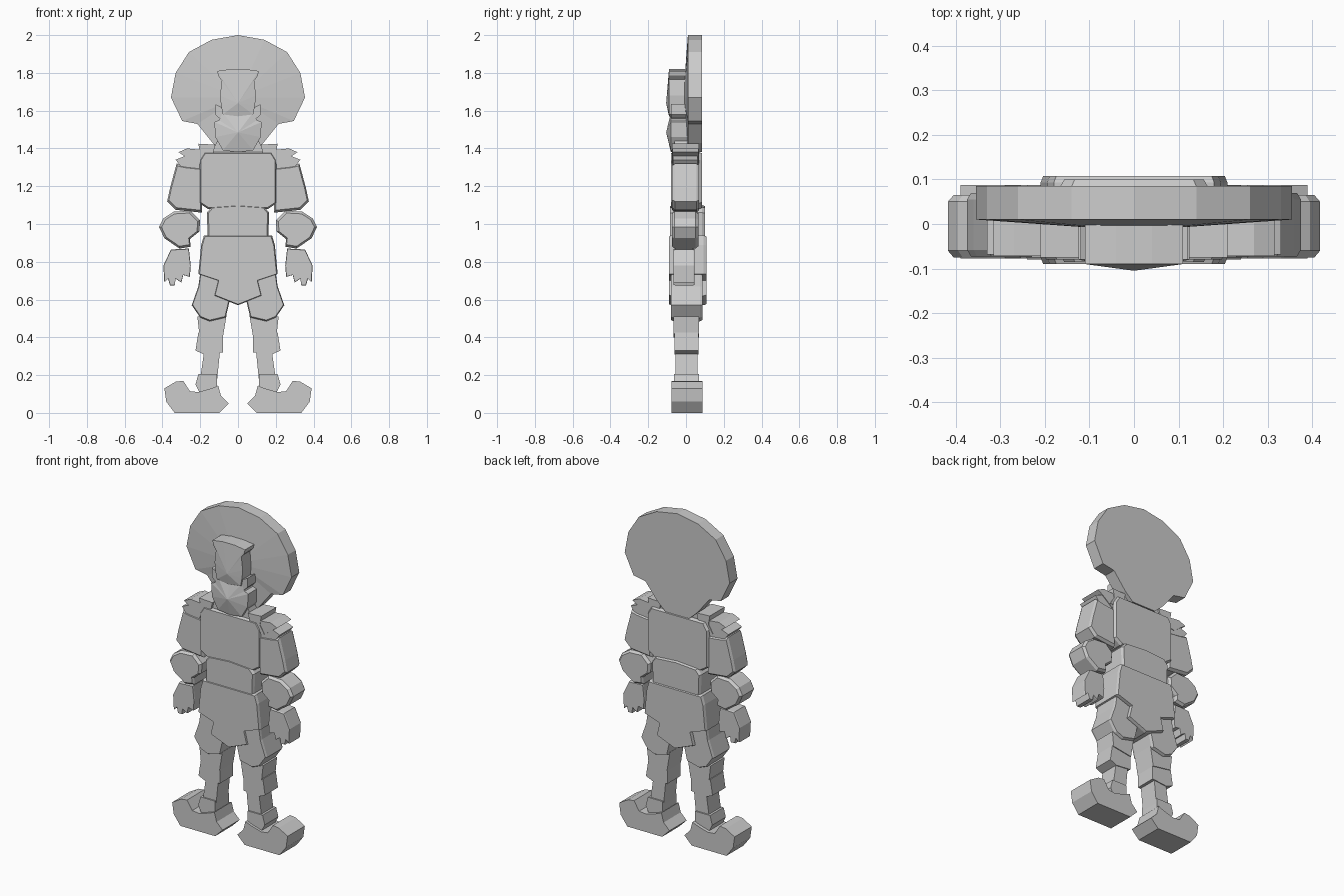
import bpy
import bmesh

cube = bpy.data.objects.get("Cube")
if cube:
    bpy.data.objects.remove(cube, do_unlink=True)

# One plain grey for the whole figure
grey = bpy.data.materials.new("plain grey")
grey.use_nodes = True
colour = (0.6, 0.6, 0.6, 1)
grey.diffuse_color = colour
grey.node_tree.nodes["Principled BSDF"].inputs["Base Color"].default_value = colour


def cap(bm, ring, apex):
    """Close a ring with one flat face, or with a fan that meets at the apex."""
    if apex is None:
        bm.faces.new(ring)
        return
    tip = bm.verts.new(apex)
    for a, b in zip(ring, ring[1:] + ring[:1]):
        bm.faces.new((a, b, tip))


def slab(name, outline, front, back, inset=1.0, chamfer=1.5, apex=None, back_inset=None):
    """Extrude an (x, z) outline in hundredths from front y to back y,
    with both rims pulled in by inset; apex (z, y) raises a fan on the front."""
    if back_inset is None:
        back_inset = inset
    xs, zs = zip(*outline)
    cx, cz = (min(xs) + max(xs)) / 2, (min(zs) + max(zs)) / 2
    levels = [(front, inset), (front + chamfer, 1), (back - chamfer, 1), (back, back_inset)]
    if inset == 1:
        levels.pop(1)
    if back_inset == 1:
        levels.pop(-2)
    bm = bmesh.new()
    rings = []
    for y, s in levels:
        rings.append([bm.verts.new((cx + (x - cx) * s, y, cz + (z - cz) * s))
                      for x, z in outline])
    for low, high in zip(rings, rings[1:]):
        for i in range(len(low)):
            j = (i + 1) % len(low)
            bm.faces.new((low[i], low[j], high[j], high[i]))
    cap(bm, rings[0], apex and (cx, apex[1], apex[0]))
    cap(bm, rings[-1], None)
    bmesh.ops.scale(bm, vec=(0.01, 0.01, 0.01), verts=bm.verts)
    bmesh.ops.recalc_face_normals(bm, faces=bm.faces)
    mesh = bpy.data.meshes.new(name)
    bm.to_mesh(mesh)
    bm.free()
    mesh.materials.append(grey)
    part = bpy.data.objects.new(name, mesh)
    bpy.context.collection.objects.link(part)
    return part


def centred(name, half, *args, **options):
    """Slab from the +x half of an outline, mirrored about the middle."""
    other = [(-x, z) for x, z in reversed(half) if x > 0]
    return slab(name, half + other, *args, **options)


def pair(name, outline, *args, **options):
    """Matching slabs on the left and the right."""
    for side, sign in (("left", 1), ("right", -1)):
        slab(side + "_" + name, [(sign * x, z) for x, z in outline], *args, **options)


# Hair: a big round disc that narrows to the neck
hair = [(0, 200), (14, 197.5), (26, 191), (33, 180), (35.5, 167),
        (29.5, 154.5), (21.5, 153), (13.5, 143), (8, 138)]
centred("hair", hair, 1, 8.5, apex=(167, -1.5))

# Head: upper face with a flared brow, cheeks, and a pointed lower face
upper_face = [(0, 182), (4, 182), (11, 181), (10.5, 178.5), (8.5, 176.5),
              (9.5, 168), (9, 163), (8, 158), (0, 157)]
centred("upper_face", upper_face, -9, 2, apex=(164, -10.5))
cheeks = [(0, 162), (9, 162), (12, 163.5), (12, 158), (10, 156), (0, 155)]
centred("cheeks", cheeks, -8, 2)
lower_face = [(0, 158), (8, 159), (10, 155), (12.5, 154), (12, 146), (8, 139), (0, 138)]
centred("lower_face", lower_face, -8, 3, apex=(148.5, -10.5))
centred("neck", [(0, 144), (11, 144), (15, 135), (0, 135)], -6, 6)

# Torso: chest, belly, and a skirt with a hanging flap
chest = [(0, 138), (18, 138), (20.5, 134), (20.5, 111), (16, 108), (0, 108.5)]
centred("chest", chest, -8, 8.5, 0.96)
belly = [(0, 110), (14, 109), (16.5, 106), (16, 92), (0, 90)]
centred("belly", belly, -8.5, 10, 0.95)
skirt = [(0, 94), (18, 94), (19.5, 89), (21, 73.5), (10.5, 70), (12.5, 62), (0, 57)]
centred("skirt", skirt, -9, 10.8, 0.97)

# Shoulders: overlapping jagged plates
plates = {
    "collar_plate": [(12, 142), (21, 142.5), (20, 137), (23, 132), (14, 134)],
    "upper_shoulder_plate": [(17, 139), (27, 140), (31.5, 138), (27, 135), (21, 130)],
    "lower_shoulder_plate": [(19, 136), (28, 136), (33, 134), (30, 130), (20, 126)],
}
for step, (name, outline) in enumerate(plates.items()):
    pair(name, outline, -7.5 + step * 0.3, 7 - step * 0.4)

# Arms: sleeve, puffed cuff and mitten hand
sleeve = [(19, 130), (28, 131), (32.5, 132), (36, 119), (37.5, 112), (33, 107.5), (19, 106)]
pair("sleeve", sleeve, -7.3, 7, 0.9)
puff = [(25, 107), (34, 106.5), (39.5, 103), (41.8, 98.5), (39, 92.5), (31, 87),
        (25, 88), (25.5, 92), (20.5, 96), (20, 102)]
pair("puffed_cuff", puff, -7.5, 6.5, 0.88)
hand = [(26, 87), (35.5, 86.5), (39.5, 78), (39, 69), (37, 71), (36, 67.5), (33.5, 67.5),
        (33, 71), (30, 69), (29, 73), (25.5, 72), (25, 78)]
pair("hand", hand, -6.5, 4.5, 0.97, chamfer=0.8)

# Legs: breeches over banded stockings
thigh = [(9, 74), (20, 74), (21, 67), (24.5, 57), (20, 50.5), (15, 48.5), (6.5, 50.5), (4.5, 59)]
pair("breeches", thigh, -8, 8.8, 0.95)
bands = {
    "upper_stocking": ([(6, 52), (21.5, 51), (20.5, 42), (8, 40)], -6.5, 7),
    "middle_stocking": ([(8, 42), (21, 42.5), (22.5, 33), (18, 31), (8, 32)], -6, 6.5),
    "lower_stocking": ([(9.5, 33), (18, 32), (20, 18), (11, 18)], -5.5, 6),
    "ankle": ([(11, 20.5), (21, 20.5), (22.5, 15), (20, 10), (11, 10)], -6.3, 6.8),
}
for name, (outline, front, back) in bands.items():
    pair(name, outline, front, back)

# Shoes: toes turned outwards and curled up
shoe = [(5, 5), (9, 9), (10.5, 14.5), (14, 13), (21, 11), (25.5, 11.5), (29, 17),
        (33, 16.5), (39, 13), (38, 6), (33.5, 0), (10, 0)]
pair("shoe", shoe, -7.8, 8.8)
